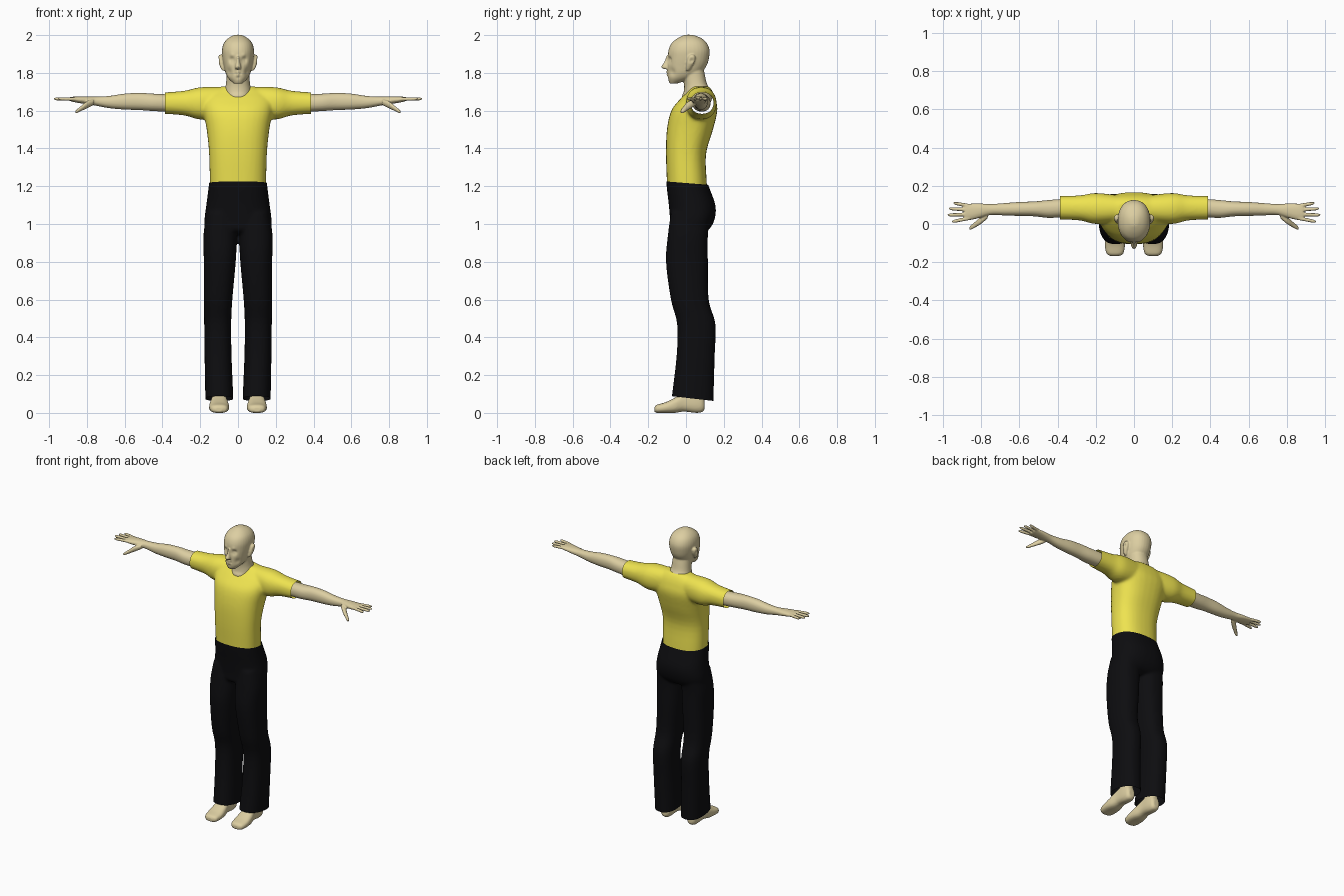
import bpy, bmesh, math
from mathutils import Vector


def material(name, rgb):
    m = bpy.data.materials.new(name)
    m.diffuse_color = (*rgb, 1)
    return m


SKIN = material("skin", (0.72, 0.62, 0.36))
YELLOW = material("yellow_cloth", (0.86, 0.77, 0.08))
BLACK = material("black_cloth", (0.004, 0.004, 0.005))


def spline(rows, steps=4):
    """Catmull-Rom smoothing of a list of section rows."""
    out = []
    for i in range(len(rows) - 1):
        p0, p1 = rows[max(i - 1, 0)], rows[i]
        p2, p3 = rows[i + 1], rows[min(i + 2, len(rows) - 1)]
        for s in range(steps):
            t = s / steps
            out.append([0.5 * (2 * b + (c - a) * t + (2 * a - 5 * b + 4 * c - d) * t * t
                               + (3 * b - a - 3 * c + d) * t ** 3)
                        for a, b, c, d in zip(p0, p1, p2, p3)])
    return out + [list(rows[-1])]


def loft(bm, axis, rows, mirror=False, power=2.2, n=32):
    """Closed tube along an axis; each row is (position, u min, u max, v min, v max)."""
    for side in ((1, -1) if mirror else (1,)):
        rings = []
        for t, u0, u1, v0, v1 in spline(rows):
            ring = []
            for k in range(n):
                c, s = math.cos(2 * math.pi * k / n), math.sin(2 * math.pi * k / n)
                u = (u0 + u1) / 2 + (u1 - u0) / 2 * math.copysign(abs(c) ** (2 / power), c)
                v = (v0 + v1) / 2 + (v1 - v0) / 2 * math.copysign(abs(s) ** (2 / power), s)
                x, y, z = {"x": (t, u, v), "y": (u, t, v), "z": (u, v, t)}[axis]
                ring.append(bm.verts.new((x * side, y, z)))
            rings.append(ring)
        faces = [bm.faces.new((a[k], a[(k + 1) % n], b[(k + 1) % n], b[k]))
                 for a, b in zip(rings, rings[1:]) for k in range(n)]
        faces += [bm.faces.new(rings[0]), bm.faces.new(rings[-1])]
        bmesh.ops.recalc_face_normals(bm, faces=faces)


def sym(rows):
    """Rows (position, half width, v min, v max) centred on x = 0."""
    return [(t, -w, w, a, b) for t, w, a, b in rows]


def fuse(name, bm, mat, voxel, smooth, cuts=(), dents=()):
    """Blend the lofts to one skin, trim it open with planes, then push soft dents."""
    me = bpy.data.meshes.new(name)
    bm.to_mesh(me)
    bm.free()
    ob = bpy.data.objects.new(name, me)
    bpy.context.collection.objects.link(ob)
    r = ob.modifiers.new("blend", "REMESH")
    r.mode, r.voxel_size = "VOXEL", voxel
    s = ob.modifiers.new("soften", "SMOOTH")
    s.factor, s.iterations = 0.5, smooth
    done = bpy.data.meshes.new_from_object(ob.evaluated_get(bpy.context.evaluated_depsgraph_get()))
    ob.modifiers.clear()
    bm = bmesh.new()
    bm.from_mesh(done)
    for co, no in cuts:
        bmesh.ops.bisect_plane(bm, geom=bm.verts[:] + bm.edges[:] + bm.faces[:],
                               plane_co=co, plane_no=no, clear_outer=True)
    for pos, radius, push in dents:
        for sx in ((1, -1) if pos[0] else (1,)):
            c, d = Vector((pos[0] * sx, *pos[1:])), Vector((push[0] * sx, *push[1:]))
            for v in bm.verts:
                q = (v.co - c).length_squared / radius ** 2
                if q < 6:
                    v.co += d * math.exp(-q)
    for f in bm.faces:
        f.smooth = True
    bm.to_mesh(done)
    bm.free()
    done.name = name
    ob.data = done
    done.materials.clear()
    done.materials.append(mat)
    return ob


# Head and neck
bm = bmesh.new()
loft(bm, "z", sym([(1.743, .022, -.086, -.05), (1.77, .05, -.096, .03), (1.80, .066, -.098, .08),
                   (1.84, .076, -.098, .11), (1.88, .083, -.096, .122), (1.92, .085, -.093, .125),
                   (1.955, .076, -.078, .112), (1.98, .056, -.05, .087), (1.997, .028, -.018, .05),
                   (2.002, .008, 0, .025)]))
loft(bm, "z", sym([(1.62, .06, 0, .12), (1.67, .064, -.022, .14), (1.70, .072, -.012, .137),
                   (1.74, .064, -.01, .112), (1.79, .06, -.02, .1), (1.84, .06, -.04, .09)]))
# nose
loft(bm, "z", sym([(1.89, .007, -.104, -.08), (1.86, .009, -.114, -.08), (1.832, .016, -.131, -.08),
                   (1.820, .014, -.117, -.08)]))
# ears
loft(bm, "z", [(1.812, .065, .084, .0, .018), (1.83, .07, .094, .0, .03), (1.86, .07, .104, .004, .046),
               (1.884, .07, .105, .012, .05), (1.896, .078, .099, .022, .042)], mirror=True)
fuse("head", bm, SKIN, .0045, 5, dents=[
    ((.034, -.09, 1.868), .016, (0, .013, 0)),       # eye sockets
    ((.034, -.082, 1.866), .009, (0, -.006, 0)),     # eyes
    ((.032, -.092, 1.892), .013, (0, -.004, 0)),     # brows
    ((.05, -.075, 1.805), .02, (-.004, .005, 0)),    # cheeks
    ((0, -.1, 1.805), .009, (0, -.006, 0)),          # upper lip
    ((0, -.1, 1.787), .009, (0, -.006, 0)),          # lower lip
    ((.014, -.1, 1.796), .006, (0, .004, 0)),        # mouth line
    ((0, -.1, 1.775), .01, (0, .004, 0)),            # hollow above chin
    ((.107, .03, 1.865), .012, (-.008, 0, 0))])      # ear hollows

# Arms, with palms, fingers and thumbs
bm = bmesh.new()
loft(bm, "x", [(.34, .04, .13, 1.595, 1.685), (.385, .035, .13, 1.595, 1.687), (.45, .032, .125, 1.598, 1.69),
               (.52, .04, .118, 1.603, 1.694), (.60, .042, .115, 1.606, 1.69), (.68, .045, .109, 1.613, 1.678),
               (.75, .047, .104, 1.626, 1.674), (.80, .034, .107, 1.634, 1.675),
               (.85, .022, .107, 1.642, 1.675), (.885, .021, .105, 1.649, 1.673)], mirror=True)
for y0, y1, tip in ((.095, .110, .945), (.073, .081, .968), (.051, .047, .976), (.030, .012, .953)):
    rows = []
    for f, r in ((0, .010), (.5, .0095), (.85, .0085), (1, .004)):
        x, y, z = .86 + (tip - .86) * f, y0 + (y1 - y0) * f, 1.661 + .002 * f
        rows.append((x, y - r, y + r, z - r, z + r))
    loft(bm, "x", rows, mirror=True, power=2, n=16)
loft(bm, "x", [(.765, .03, .065, 1.63, 1.66), (.80, .0, .04, 1.612, 1.65), (.83, -.018, .012, 1.598, 1.626),
               (.853, -.03, -.006, 1.587, 1.607), (.862, -.028, -.018, 1.588, 1.598)], mirror=True, n=16)
fuse("arms_and_hands", bm, SKIN, .0045, 3)

# Feet and ankles
bm = bmesh.new()
loft(bm, "y", [(-.168, .08, .122, .006, .03), (-.155, .056, .144, 0, .043), (-.11, .047, .153, 0, .056),
               (-.06, .05, .15, 0, .08), (-.01, .06, .14, .007, .11), (.05, .062, .138, 0, .12),
               (.085, .068, .132, .004, .10), (.098, .08, .12, .018, .07)], mirror=True, power=2.6)
loft(bm, "z", [(.06, .065, .135, 0, .088), (.15, .064, .136, .0, .095), (.26, .06, .14, 0, .1)], mirror=True)
fuse("feet", bm, SKIN, .007, 3)

# Short-sleeved shirt
WAIST = Vector((0, .08, 1))
bm = bmesh.new()
loft(bm, "z", sym([(1.12, .145, -.097, .115), (1.22, .149, -.101, .110), (1.37, .153, -.106, .106),
                   (1.5, .166, -.101, .143), (1.6, .184, -.078, .166), (1.66, .184, -.032, .157),
                   (1.70, .15, .008, .142), (1.728, .085, .03, .122)]), power=2.4)
loft(bm, "x", [(.08, .01, .15, 1.56, 1.727), (.2, 0, .162, 1.553, 1.724), (.28, .018, .15, 1.574, 1.706),
               (.385, .024, .146, 1.583, 1.697), (.43, .024, .146, 1.583, 1.697)], mirror=True)
fuse("shirt", bm, YELLOW, .009, 6, cuts=[((.387, 0, 0), (1, 0, 0)), ((-.387, 0, 0), (-1, 0, 0)),
                                         ((0, 0, 1.205), -WAIST)])

# Trousers
bm = bmesh.new()
loft(bm, "z", sym([(1.30, .148, -.1, .105), (1.22, .153, -.104, .114), (1.1, .168, -.091, .156),
                   (1.02, .178, -.084, .15), (.97, .17, -.08, .12), (.95, .13, -.05, .08)]), power=2.4)
loft(bm, "z", [(1.06, .02, .165, -.08, .13), (.94, .007, .183, -.096, .116), (.8, .012, .181, -.106, .116),
               (.6, .03, .181, -.08, .12), (.47, .036, .179, -.047, .156), (.3, .034, .177, -.05, .152),
               (.08, .025, .173, -.076, .146), (.02, .024, .173, -.08, .146)], mirror=True, power=2.4)
fuse("trousers", bm, BLACK, .009, 5, cuts=[((0, 0, 1.217), WAIST), ((0, 0, .08), (0, -.114, -1))])
